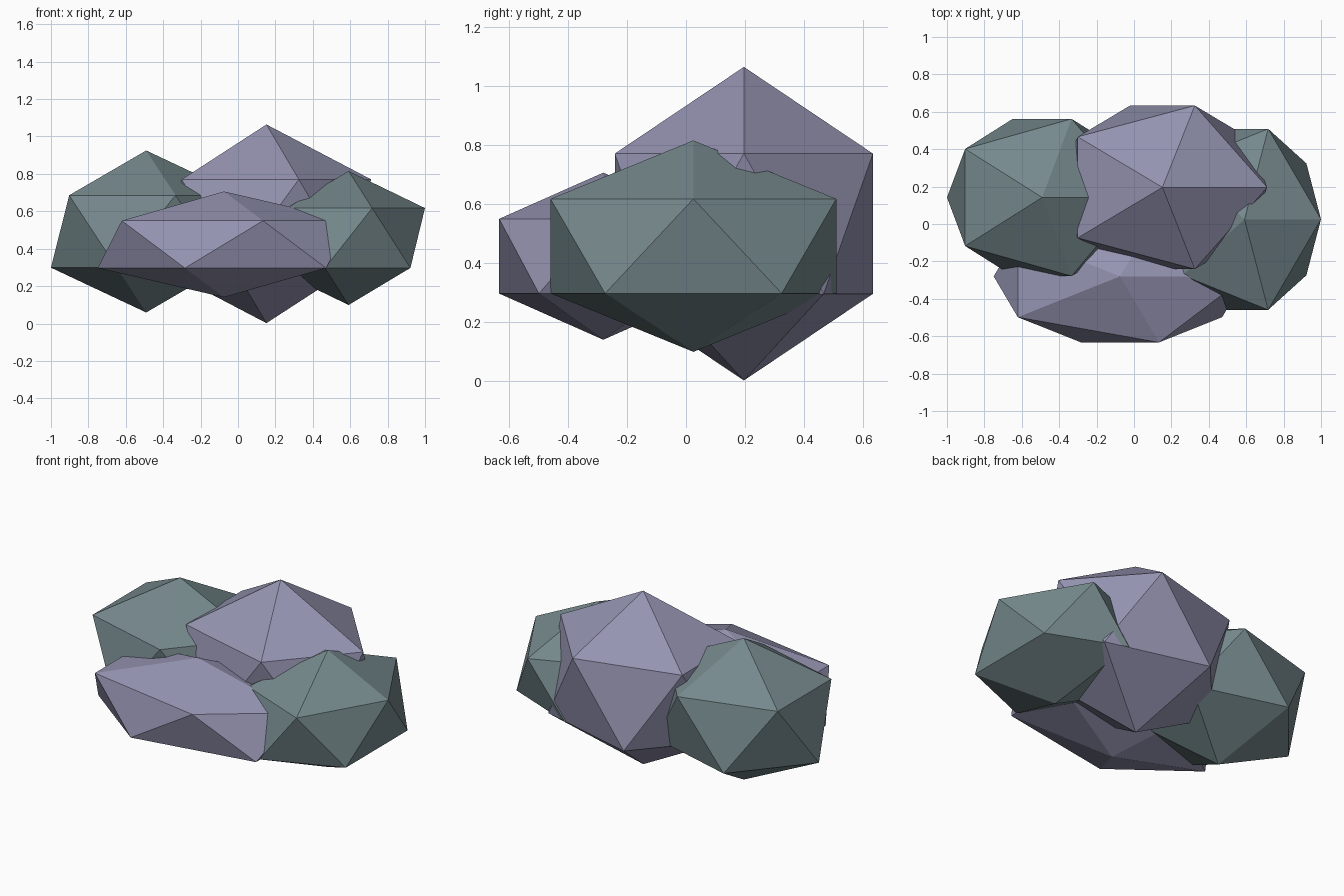
import bpy

cube = bpy.data.objects.get("Cube")
if cube:
    bpy.data.objects.remove(cube, do_unlink=True)


def make_material(name, rgb):
    mat = bpy.data.materials.new(name)
    mat.use_nodes = True
    color = (*rgb, 1.0)
    mat.diffuse_color = color
    bsdf = mat.node_tree.nodes["Principled BSDF"]
    bsdf.inputs["Base Color"].default_value = color
    bsdf.inputs["Roughness"].default_value = 0.9
    return mat


def make_rock(name, center, radii, mat):
    """Low-poly boulder: a stretched twenty-sided icosphere."""
    bpy.ops.mesh.primitive_ico_sphere_add(subdivisions=1, radius=1, location=center)
    rock = bpy.context.object
    rock.name = rock.data.name = name
    rock.scale = radii
    bpy.ops.object.transform_apply(location=False, rotation=False, scale=True)
    bpy.ops.object.shade_flat()
    rock.data.materials.append(mat)
    return rock


purple = make_material("purple grey stone", (0.30, 0.295, 0.44))
green = make_material("green grey stone", (0.18, 0.25, 0.265))

# Four interlocking boulders, named by their place in the pile
make_rock("tall_rock", (0.152, 0.196, 0.533), (0.626, 0.514, 0.531), purple)
make_rock("right_rock", (-0.491, 0.142, 0.492), (0.569, 0.494, 0.433), green)
make_rock("left_rock", (0.591, 0.025, 0.457), (0.457, 0.569, 0.358), green)
make_rock("front_rock", (-0.075, -0.28, 0.423), (0.755, 0.415, 0.283), purple)
